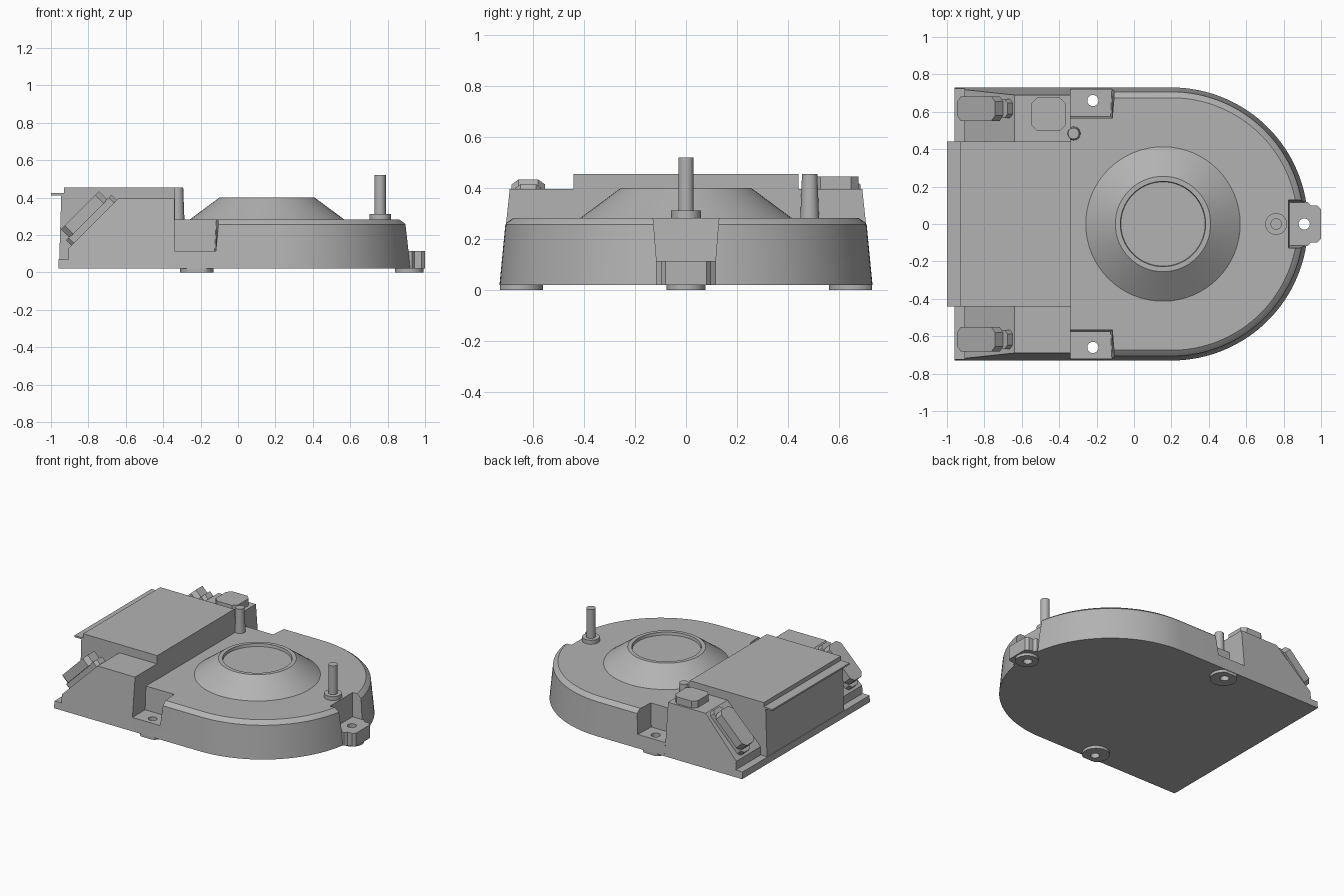
import bpy, bmesh
from math import sin, cos, pi, radians, sqrt
from mathutils import Vector

cube = bpy.data.objects.get("Cube")
if cube:
    bpy.data.objects.remove(cube)

GREY = (0.45, 0.45, 0.45, 1)
grey = bpy.data.materials.new("plain grey")
grey.diffuse_color = GREY
grey.use_nodes = True
grey.node_tree.nodes["Principled BSDF"].inputs["Base Color"].default_value = GREY


def loft(name, rings):
    """Skin a stack of equal-sized point rings and cap both ends."""
    bm = bmesh.new()
    rows = [[bm.verts.new(p) for p in ring] for ring in rings]
    n = len(rows[0])
    for a, b in zip(rows, rows[1:]):
        for i in range(n):
            j = (i + 1) % n
            bm.faces.new((a[i], a[j], b[j], b[i]))
    bm.faces.new(rows[0][::-1])
    bm.faces.new(rows[-1])
    bmesh.ops.recalc_face_normals(bm, faces=bm.faces)
    mesh = bpy.data.meshes.new(name)
    bm.to_mesh(mesh)
    bm.free()
    mesh.materials.append(grey)
    obj = bpy.data.objects.new(name, mesh)
    bpy.context.collection.objects.link(obj)
    return obj


def activate(obj):
    bpy.ops.object.select_all(action='DESELECT')
    obj.select_set(True)
    bpy.context.view_layer.objects.active = obj


def smooth(obj):
    activate(obj)
    bpy.ops.object.shade_smooth_by_angle(angle=radians(18))


def prism(name, outline, z0, z1):
    return loft(name, [[(x, y, z) for x, y in outline] for z in (z0, z1)])


def side_prism(name, profile, half_width):
    """Extrude an XZ profile across Y; half_width gives the reach at a height."""
    return loft(name, [[(x, s * half_width(z), z) for x, z in profile] for s in (-1, 1)])


def circle(x, y, r, n=40):
    return [(x + r * cos(2 * pi * i / n), y + r * sin(2 * pi * i / n)) for i in range(n)]


def turned(name, x, y, profile, n=40):
    obj = loft(name, [[(px, py, z) for px, py in circle(x, y, r, n)] for r, z in profile])
    smooth(obj)
    return obj


def cut(obj, cutter):
    mod = obj.modifiers.new("cut", 'BOOLEAN')
    mod.operation = 'DIFFERENCE'
    mod.solver = 'EXACT'
    mod.object = cutter
    activate(obj)
    bpy.ops.object.modifier_apply(modifier=mod.name)


def discard(cutters):
    for c in cutters:
        bpy.data.objects.remove(c)


# Rounded housing with drafted wall and bevelled rim
def housing_ring(r, z, n=64):
    arc = [(0.2 + r * cos(a), r * sin(a), z) for a in (-pi / 2 + pi * i / n for i in range(n + 1))]
    return [(-0.34, -r, z)] + arc + [(-0.34, r, z)]


housing = loft("housing", [housing_ring(r, z) for r, z in
                           ((0.73, 0.02), (0.707, 0.257), (0.7, 0.265), (0.675, 0.283))])

# Mounting pockets, bosses and screw holes
cutters = []
holes = []
mounted = [housing]
for side, s in (("left", 1), ("right", -1)):
    low = [(-0.36, 0.575), (-0.125, 0.575), (-0.115, 0.8), (-0.36, 0.8)]
    high = [(-0.36, 0.565), (-0.115, 0.565), (-0.095, 0.8), (-0.36, 0.8)]
    cutters.append(loft("pocket_cutter", [[(x, s * y, z) for x, y in ring]
                                          for ring, z in ((low, 0.115), (high, 0.3))]))
    pad = [(x, s * min(y, 0.727)) for x, y in circle(-0.22, 0.65, 0.09)]
    mounted.append(prism("foot_boss_" + side, pad, 0, 0.02))
    holes.append(prism("hole_cutter", circle(-0.22, s * 0.66, 0.03, 24), -0.1, 0.2))

low = [(0.835, -0.115), (1.1, -0.115), (1.1, 0.115), (0.835, 0.115)]
high = [(0.825, -0.13), (1.1, -0.13), (1.1, 0.13), (0.825, 0.13)]
cutters.append(loft("pocket_cutter", [[(x, y, z) for x, y in ring]
                                      for ring, z in ((low, 0.115), (high, 0.3))]))
holes.append(prism("hole_cutter", circle(0.91, 0, 0.03, 24), -0.1, 0.2))
mounted.append(prism("foot_boss_end", circle(0.915, 0, 0.076), 0, 0.02))
half_tab = [(0.85, 0.118), (0.93, 0.118), (0.945, 0.098), (0.98, 0.098), (1.0, 0.08)]
mounted.append(prism("end_tab", half_tab + [(x, -y) for x, y in half_tab[::-1]], 0.02, 0.115))

for c in cutters:
    cut(housing, c)
for i, part in enumerate(mounted):
    # the housing and end tab share the end hole; each boss has its own
    for c in (holes if i == 0 else [holes[min(i, 3) - 1]]):
        cut(part, c)
    smooth(part)
discard(cutters + holes)

# Sloped shoulders with a low rear foot
side_prism("sloped_shoulder",
           [(-0.96, 0.02), (-0.96, 0.07), (-0.905, 0.07), (-0.905, 0.13),
            (-0.64, 0.395), (-0.34, 0.395), (-0.34, 0.02)],
           lambda z: 0.73 - 0.107 * (z - 0.02))

# Raised central box with an overhanging lip
side_prism("central_box",
           [(-0.957, 0.03), (-0.945, 0.412), (-1.0, 0.412), (-1.0, 0.424),
            (-0.93, 0.424), (-0.93, 0.455), (-0.338, 0.455), (-0.338, 0.03)],
           lambda z: 0.44)


# Connectors standing off the slopes
def octagon(hx, hy, c):
    return [(-hx, -hy + c), (-hx + c, -hy), (hx - c, -hy), (hx, -hy + c),
            (hx, hy - c), (hx - c, hy), (-hx + c, hy), (-hx, hy - c)]


def on_slope(name, y, outline, shift, s0, s1):
    along = Vector((1, 0, 1)) / sqrt(2)
    normal = Vector((-1, 0, 1)) / sqrt(2)
    base = Vector((-0.77, y, 0.265))
    return loft(name, [[base + along * (t + shift) + normal * s + Vector((0, w, 0))
                        for t, w in outline] for s in (s0, s1)])


for side, y in (("left", 0.617), ("right", -0.617)):
    on_slope("connector_base_" + side, y, octagon(0.172, 0.05, 0.02), 0, -0.01, 0.04)
    on_slope("connector_head_" + side, y, octagon(0.143, 0.066, 0.028), -0.005, 0.037, 0.1)

# Pad on the left shoulder
prism("shoulder_pad", [(-0.457 + x, 0.586 + y) for x, y in octagon(0.09, 0.09, 0.03)], 0.385, 0.445)

# Conical hub with a shallow recess
turned("hub", 0.155, 0, [(0.413, 0.27), (0.413, 0.283), (0.255, 0.4), (0.228, 0.4), (0.225, 0.38)], 64)

# Posts
turned("end_post_collar", 0.76, 0, [(0.058, 0.27), (0.058, 0.312)])
turned("end_post", 0.76, 0, [(0.03, 0.3), (0.03, 0.52)], 32)
turned("box_post", -0.323, 0.484, [(0.037, 0.27), (0.03, 0.455)], 32)
